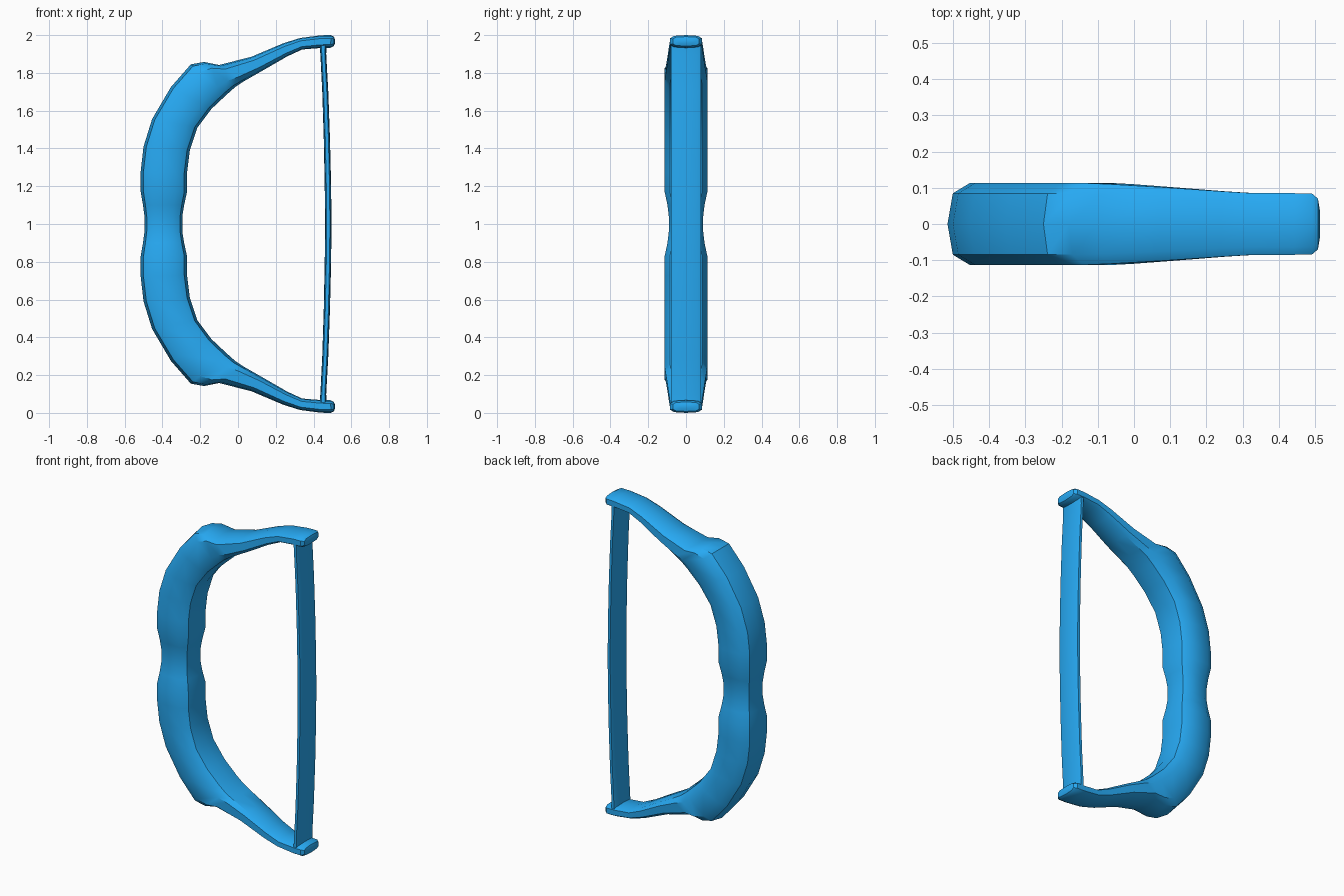
import bpy, bmesh
from mathutils import Vector

blue = bpy.data.materials.new("blue")
blue.diffuse_color = (0.02, 0.4, 0.9, 1)

# Rounded ten-sided section: (fraction from outer to inner edge, fraction of half width)
SECTION = [(0, 0), (.06, .75), (.25, 1), (.75, 1), (.94, .75),
           (1, 0), (.94, -.75), (.75, -1), (.25, -1), (.06, -.75)]


def loft(name, stations):
    """Skin sections given as outer x, outer z, inner x, inner z, half width."""
    bm = bmesh.new()
    rings = []
    for ox, oz, ix, iz, w in stations:
        a, b = Vector((ox, 0, oz)), Vector((ix, 0, iz))
        rings.append([bm.verts.new(a.lerp(b, t) + Vector((0, s * w, 0)))
                      for t, s in SECTION])
    n = len(SECTION)
    for r, q in zip(rings, rings[1:]):
        for i in range(n):
            j = (i + 1) % n
            bm.faces.new((r[i], r[j], q[j], q[i]))
    bm.faces.new(rings[0])
    bm.faces.new(rings[-1])
    bmesh.ops.recalc_face_normals(bm, faces=bm.faces)
    me = bpy.data.meshes.new(name)
    bm.to_mesh(me)
    bm.free()
    me.materials.append(blue)
    ob = bpy.data.objects.new(name, me)
    bpy.context.collection.objects.link(ob)
    bpy.context.view_layer.objects.active = ob
    ob.select_set(True)
    bpy.ops.object.shade_smooth_by_angle(angle=0.6)
    ob.select_set(False)


def mirrored(half):
    """Add the lower half, mirrored about z = 1 (first station lies on it)."""
    low = [(a, 2 - b, c, 2 - d, w) for a, b, c, d, w in half[:0:-1]]
    return low + half


# Bow body: waisted grip, thick riser, shoulder, thin limb and rounded nock
loft("bow_body", mirrored([
    (-.495, 1.00, -.295, 1.00, .09),
    (-.495, 1.04, -.295, 1.04, .091),
    (-.503, 1.10, -.285, 1.10, .098),
    (-.515, 1.17, -.270, 1.17, .113),
    (-.515, 1.28, -.270, 1.27, .113),
    (-.500, 1.41, -.255, 1.39, .113),
    (-.455, 1.555, -.215, 1.51, .113),
    (-.355, 1.725, -.140, 1.61, .113),
    (-.250, 1.845, -.060, 1.685, .113),
    (-.180, 1.858, -.015, 1.725, .113),
    (-.100, 1.842, .030, 1.755, .110),
    (.070, 1.885, .130, 1.812, .101),
    (.240, 1.957, .260, 1.887, .090),
    (.330, 1.985, .340, 1.924, .085),
    (.440, 1.999, .440, 1.932, .085),
    (.492, 2.000, .490, 1.933, .084),
    (.508, 1.992, .508, 1.942, .070),
    (.513, 1.978, .513, 1.956, .040),
]))

# Bowstring: broad flat band, bowed slightly outward
loft("bowstring", mirrored([
    (.461, 1.00, .495, 1.00, .08),
    (.459, 1.20, .493, 1.20, .08),
    (.454, 1.45, .487, 1.45, .08),
    (.446, 1.70, .478, 1.70, .08),
    (.436, 1.90, .467, 1.90, .08),
    (.430, 1.96, .470, 1.96, .08),
]))
